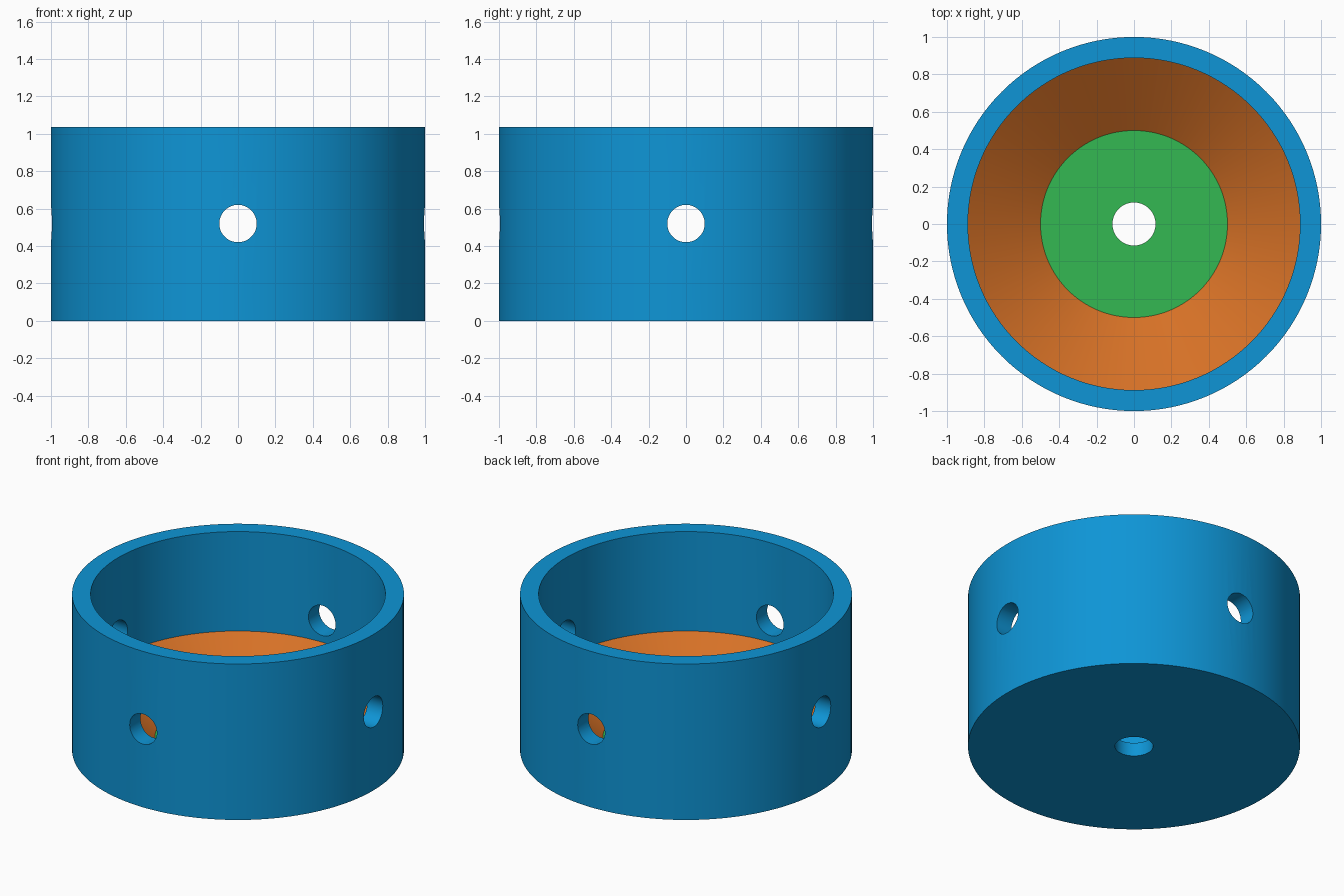
import bpy, bmesh, math
from mathutils import Matrix

if "Cube" in bpy.data.objects:
    bpy.data.objects.remove(bpy.data.objects["Cube"])

SEGMENTS = 128
BLUE, ORANGE, GREEN = 0, 1, 2


def material(name, srgb):
    m = bpy.data.materials.new(name)
    m.diffuse_color = [((c / 255 + 0.055) / 1.055) ** 2.4 for c in srgb] + [1]
    m.use_nodes = True
    m.node_tree.nodes["Principled BSDF"].inputs["Base Color"].default_value = m.diffuse_color
    return m


materials = [material("blue", (14, 149, 214)),
             material("orange", (214, 113, 38)),
             material("green", (51, 184, 82))]


def new_object(name, bm):
    mesh = bpy.data.meshes.new(name)
    bm.to_mesh(mesh)
    bm.free()
    obj = bpy.data.objects.new(name, mesh)
    bpy.context.collection.objects.link(obj)
    return obj


# Cup: closed ring profile as (radius, height, colour of the band to the next point)
profile = [(0.115, 0.0, BLUE), (1.0, 0.0, BLUE), (1.0, 1.037, BLUE),
           (0.888, 1.037, BLUE), (0.888, 0.376, ORANGE),
           (0.5, 0.09, GREEN), (0.115, 0.09, BLUE)]
bm = bmesh.new()
rings = []
for r, z, _ in profile:
    angles = [2 * math.pi * i / SEGMENTS for i in range(SEGMENTS)]
    rings.append([bm.verts.new((r * math.cos(a), r * math.sin(a), z)) for a in angles])
for k, (_, _, colour) in enumerate(profile):
    low, high = rings[k], rings[(k + 1) % len(rings)]
    for i in range(SEGMENTS):
        j = (i + 1) % SEGMENTS
        bm.faces.new((low[i], low[j], high[j], high[i])).material_index = colour
bmesh.ops.recalc_face_normals(bm, faces=bm.faces)
cup = new_object("cup", bm)
for m in materials:
    cup.data.materials.append(m)

bpy.context.view_layer.objects.active = cup
cup.select_set(True)

# Four round side holes, drilled by two crossing cylinders
for axis in "XY":
    bm = bmesh.new()
    turn = Matrix.Rotation(math.pi / 2, 4, "Y" if axis == "X" else "X")
    bmesh.ops.create_cone(bm, cap_ends=True, segments=48, radius1=0.1, radius2=0.1,
                          depth=2.4, matrix=Matrix.Translation((0, 0, 0.52)) @ turn)
    drill = new_object("hole_cutter", bm)
    drill.data.materials.append(materials[BLUE])
    drill.hide_render = True
    cut = cup.modifiers.new("side_holes", "BOOLEAN")
    cut.operation = "DIFFERENCE"
    cut.solver = "EXACT"
    cut.object = drill
    bpy.ops.object.modifier_apply(modifier=cut.name)
    bpy.data.objects.remove(drill)

bpy.ops.object.shade_smooth_by_angle(angle=math.radians(25))
